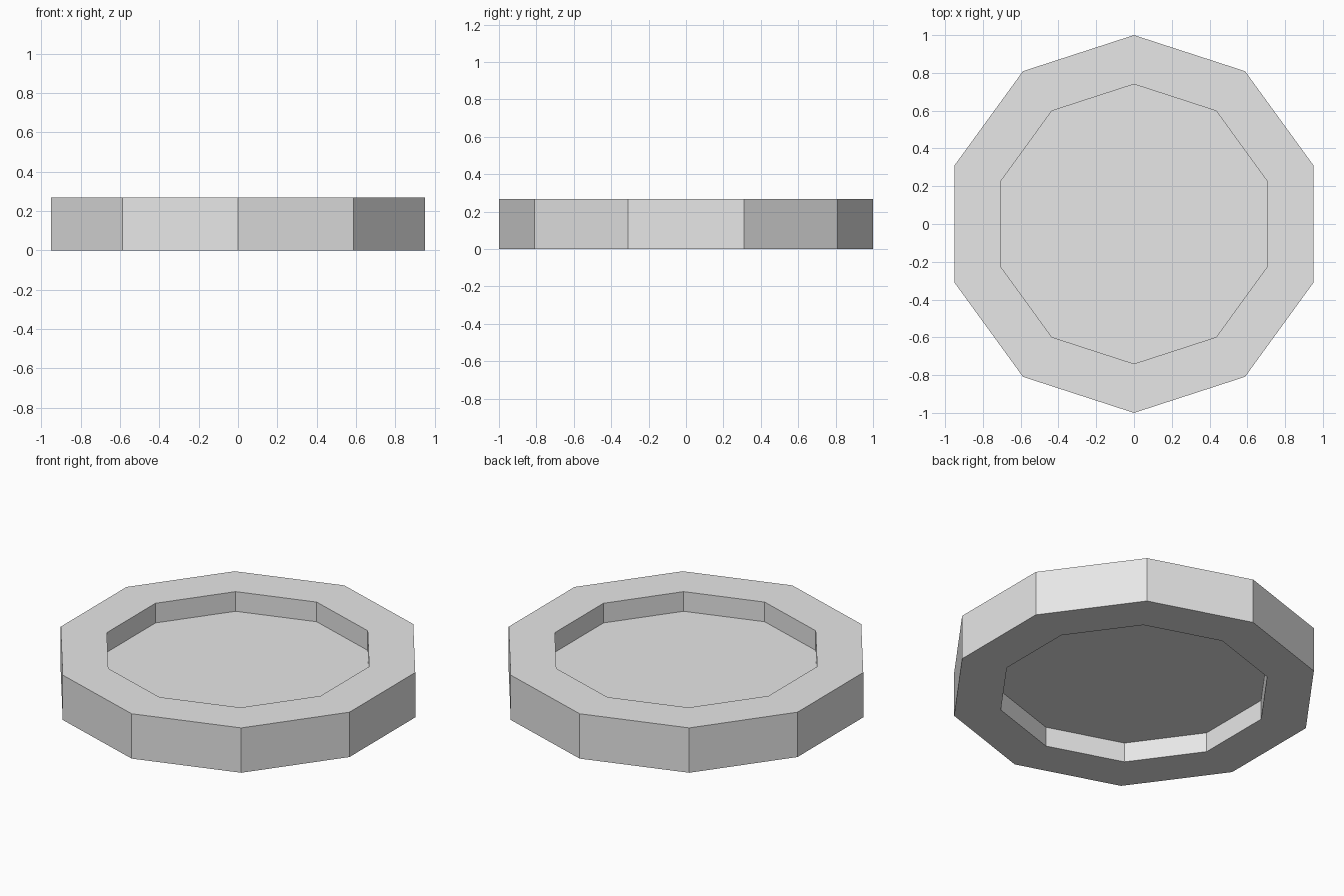
import bpy
import bmesh
from math import pi, sin, cos

SIDES = 10
OUTER, INNER = 1.0, 0.74
HEIGHT = 0.267
FLOOR_LOW, FLOOR_HIGH = 0.117, 0.15

cube = bpy.data.objects.get("Cube")
if cube:
    bpy.data.objects.remove(cube, do_unlink=True)

grey = bpy.data.materials.new("light_grey")
grey.use_nodes = True
colour = (0.8, 0.8, 0.8, 1)
grey.diffuse_color = colour
grey.node_tree.nodes["Principled BSDF"].inputs["Base Color"].default_value = colour

bm = bmesh.new()


def ring(radius, z):
    """Ten-sided loop with a corner pointing to the back."""
    angles = [pi / 2 + 2 * pi * i / SIDES for i in range(SIDES)]
    return [bm.verts.new((radius * cos(a), radius * sin(a), z)) for a in angles]


def bridge(a, b):
    for i in range(SIDES):
        j = (i + 1) % SIDES
        bm.faces.new((a[i], a[j], b[j], b[i]))


# Rim profile from the lower recess, round the outside, to the upper recess
profile = [(INNER, FLOOR_LOW), (INNER, 0), (OUTER, 0),
           (OUTER, HEIGHT), (INNER, HEIGHT), (INNER, FLOOR_HIGH)]
loops = [ring(r, z) for r, z in profile]
for lower, upper in zip(loops, loops[1:]):
    bridge(lower, upper)

# Sunken floor panels above and below
bm.faces.new(loops[-1])
bm.faces.new(reversed(loops[0]))
bmesh.ops.recalc_face_normals(bm, faces=bm.faces)

mesh = bpy.data.meshes.new("recessed_disc")
bm.to_mesh(mesh)
bm.free()
mesh.materials.append(grey)
disc = bpy.data.objects.new("recessed_disc", mesh)
bpy.context.collection.objects.link(disc)
